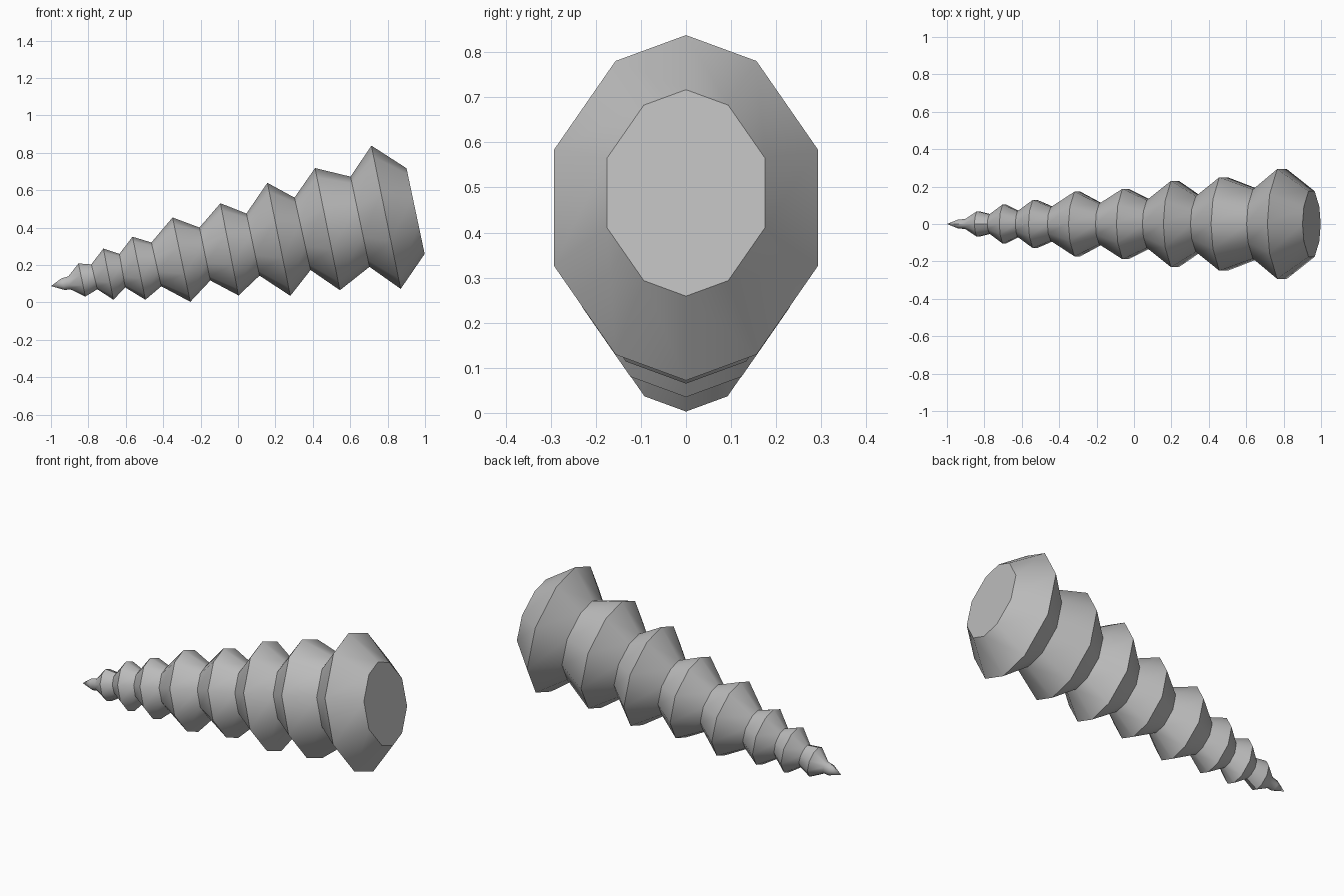
import bpy, bmesh, math
from mathutils import Vector

cube = bpy.data.objects.get("Cube")
if cube:
    bpy.data.objects.remove(cube, do_unlink=True)

mat = bpy.data.materials.new("plain grey")
mat.use_nodes = True
grey = (0.5, 0.5, 0.5, 1)
mat.diffuse_color = grey
mat.node_tree.nodes["Principled BSDF"].inputs["Base Color"].default_value = grey

# Ridges and grooves along the horn: top x, top z, bottom x, bottom z
RINGS = [
    (-.945, .128, -.925, .066), (-.907, .139, -.897, .07),
    (-.853, .208, -.816, .031), (-.784, .203, -.752, .07),
    (-.72, .288, -.666, .014), (-.634, .259, -.603, .08),
    (-.564, .351, -.495, .014), (-.463, .32, -.41, .086),
    (-.35, .454, -.255, .003), (-.206, .4, -.148, .117),
    (-.094, .53, .003, .037), (.045, .475, .115, .143),
    (.157, .639, .28, .035), (.302, .56, .388, .173),
    (.412, .718, .545, .065), (.602, .672, .703, .19),
    (.713, .838, .87, .072), (.901, .717, .998, .259),
]
TIP = Vector((-1, 0, .087))

# Ten-sided oval outline: width and height as shares of half the ring height
quarter = [(.4, .85), (.75, .335)]
right = [(0, 1)] + quarter + [(w, -h) for w, h in reversed(quarter)]
outline = right + [(-w, -h) for w, h in right]

bm = bmesh.new()
tip = bm.verts.new(TIP)
previous = None
for tx, tz, bx, bz in RINGS:
    top, bottom = Vector((tx, 0, tz)), Vector((bx, 0, bz))
    centre, up = (top + bottom) / 2, (top - bottom) / 2
    side = Vector((0, up.length, 0))
    ring = [bm.verts.new(centre + side * w + up * h) for w, h in outline]
    for i in range(len(ring)):
        j = (i + 1) % len(ring)
        if previous:
            bm.faces.new((previous[i], previous[j], ring[j], ring[i]))
        else:
            bm.faces.new((tip, ring[j], ring[i]))
    previous = ring
# Flat base
bm.faces.new(previous)
bmesh.ops.recalc_face_normals(bm, faces=bm.faces)

mesh = bpy.data.meshes.new("ridged_horn")
bm.to_mesh(mesh)
bm.free()
mesh.materials.append(mat)
horn = bpy.data.objects.new("ridged_horn", mesh)
bpy.context.collection.objects.link(horn)
bpy.context.view_layer.objects.active = horn
horn.select_set(True)
bpy.ops.object.shade_smooth_by_angle(angle=math.radians(38))
